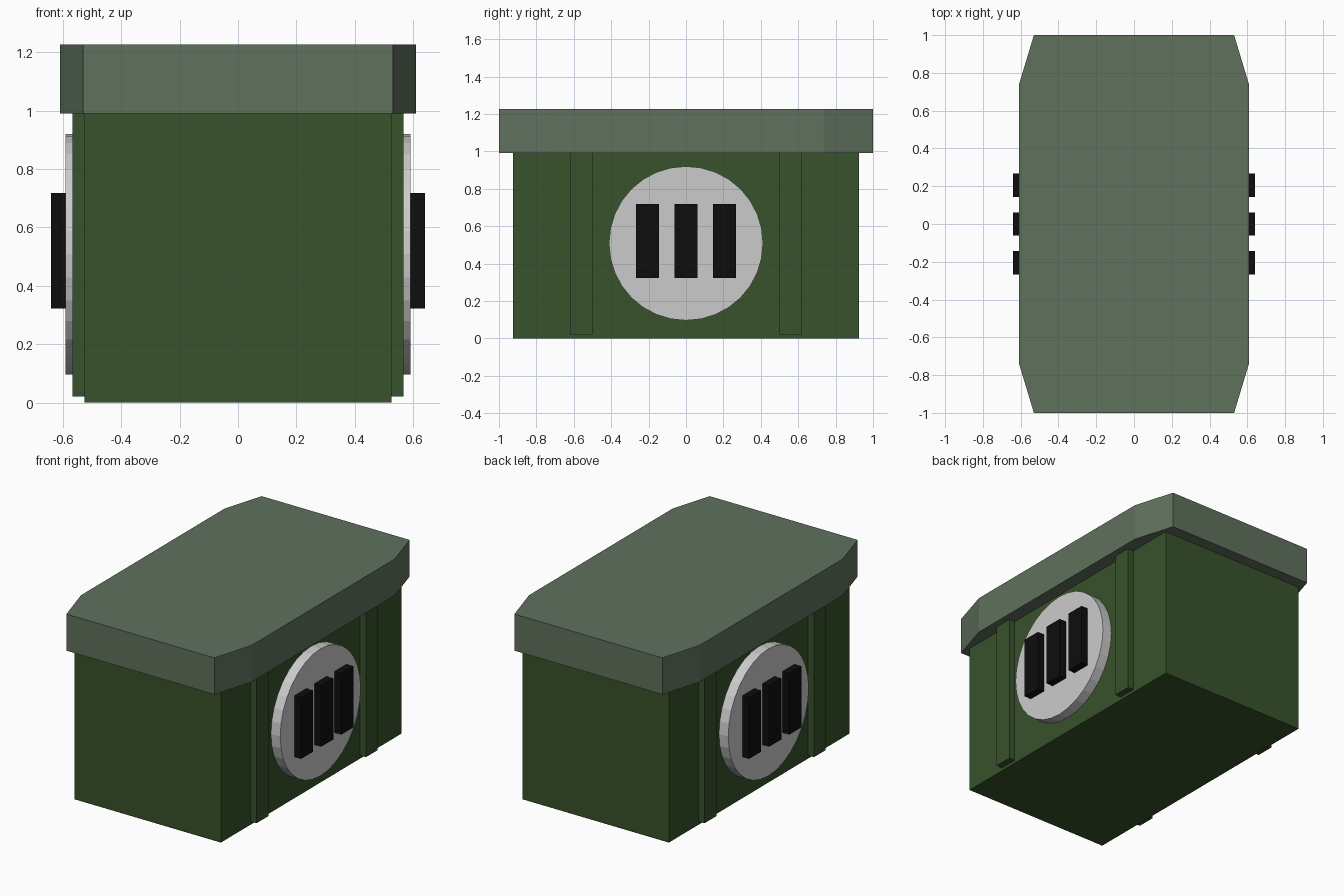
import bpy, bmesh
from math import pi
from mathutils import Matrix

if "Cube" in bpy.data.objects:
    bpy.data.objects.remove(bpy.data.objects["Cube"])


def material(name, rgb):
    m = bpy.data.materials.new(name)
    m.diffuse_color = (*rgb, 1)
    m.use_nodes = True
    m.node_tree.nodes["Principled BSDF"].inputs["Base Color"].default_value = m.diffuse_color
    return m


GREEN = material("dark_green", (0.04, 0.085, 0.024))
LID = material("grey_green", (0.115, 0.165, 0.11))
BLACK = material("black", (0.004, 0.004, 0.004))


def finish(name, bm, mat=None):
    bmesh.ops.recalc_face_normals(bm, faces=bm.faces[:])
    me = bpy.data.meshes.new(name)
    bm.to_mesh(me)
    bm.free()
    ob = bpy.data.objects.new(name, me)
    bpy.context.collection.objects.link(ob)
    if mat:
        me.materials.append(mat)
    return ob


def box(name, x, y, z, mat):
    """Box from (min, max) ranges on each axis."""
    bm = bmesh.new()
    bmesh.ops.create_cube(bm, size=1)
    for v in bm.verts:
        v.co = [r[0] + (c + 0.5) * (r[1] - r[0]) for c, r in zip(v.co, (x, y, z))]
    return finish(name, bm, mat)


# Main body
box("body", (-0.525, 0.525), (-0.925, 0.925), (0, 0.99), GREEN)

# Lid with tapered corners
outline = [(0.53, -1), (0.61, -0.735), (0.61, 0.735), (0.53, 1),
           (-0.53, 1), (-0.61, 0.735), (-0.61, -0.735), (-0.53, -1)]
bm = bmesh.new()
base = bm.faces.new([bm.verts.new((x, y, 0.99)) for x, y in outline])
top = bmesh.ops.extrude_face_region(bm, geom=[base], use_keep_orig=True)["geom"]
bmesh.ops.translate(bm, vec=(0, 0, 0.237),
                    verts=[v for v in top if isinstance(v, bmesh.types.BMVert)])
finish("lid", bm, LID)

# Side details, repeated on left and right
for side, s in (("right", 1), ("left", -1)):
    def span(a, b):
        return tuple(sorted((s * a, s * b)))

    # Upright ribs
    for end, y in (("front", -0.56), ("back", 0.56)):
        box(f"{side}_{end}_rib", span(0.5, 0.567), (y - 0.06, y + 0.06), (0.02, 0.99), GREEN)

    # Round plate
    bm = bmesh.new()
    bmesh.ops.create_cone(bm, cap_ends=True, segments=32, radius1=0.412, radius2=0.412,
                          depth=0.09, matrix=Matrix.Translation((s * 0.546, 0, 0.508))
                          @ Matrix.Rotation(pi / 2, 4, 'Y'))
    finish(f"{side}_round_plate", bm)

    # Raised bars on the plate
    for i in range(3):
        y = (i - 1) * 0.206
        box(f"{side}_bar_{i + 1}", span(0.56, 0.64), (y - 0.062, y + 0.062), (0.322, 0.718), BLACK)
